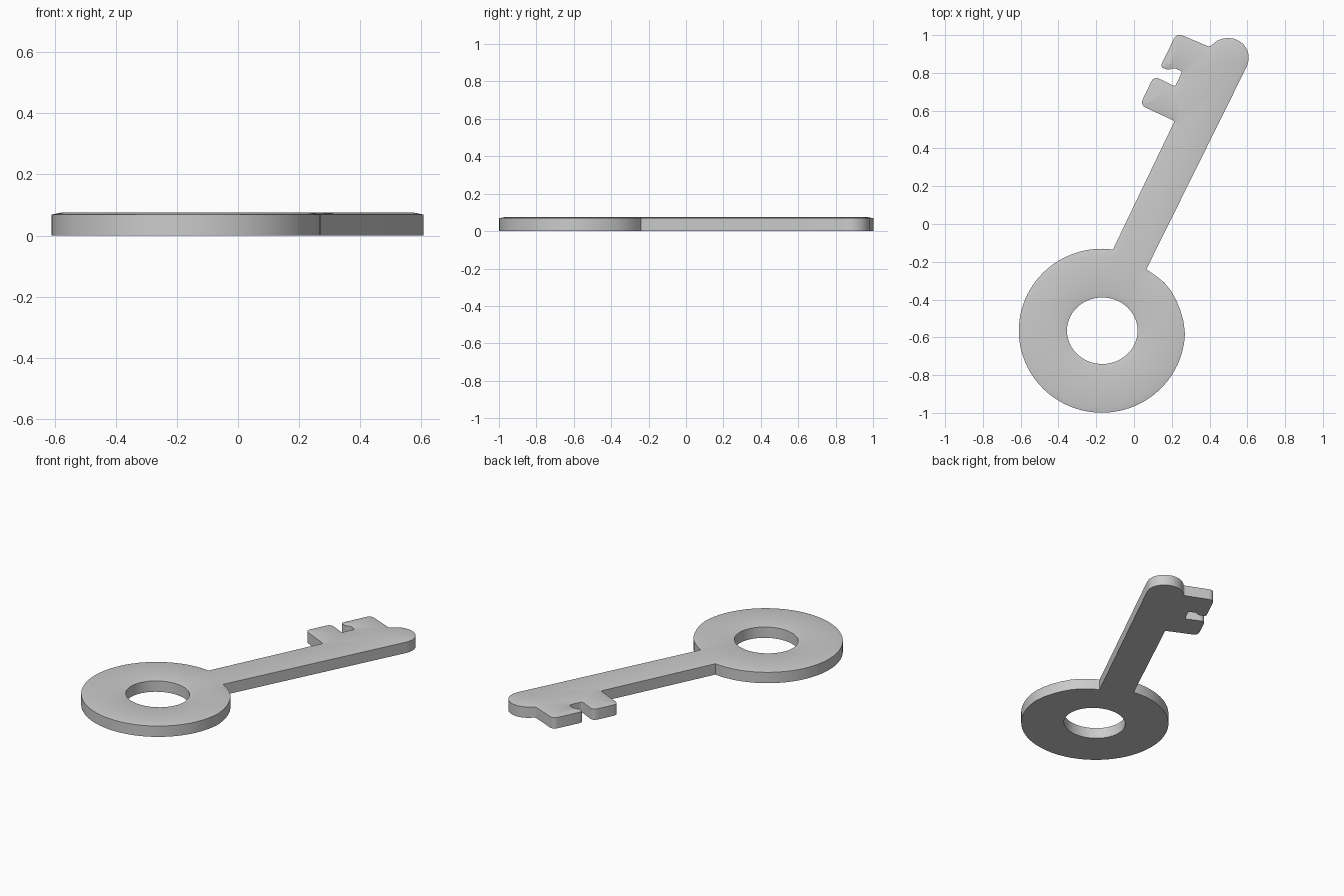
import bpy, bmesh
from math import cos, sin, radians, pi

if "Cube" in bpy.data.objects:
    bpy.data.objects.remove(bpy.data.objects["Cube"])

EDGE_Z, RISE, INSET = 0.069, 0.006, 0.03


def ellipse(cx, cy, rx, ry, a0, a1, n, closed=False):
    """Points along an elliptical arc, angles in degrees."""
    count = n if closed else n + 1
    return [(cx + rx * cos(radians(a0 + (a1 - a0) * i / n)),
             cy + ry * sin(radians(a0 + (a1 - a0) * i / n))) for i in range(count)]


def round_corners(points, steps=4):
    """Round each corner (x, y, radius) with a quadratic arc."""
    out = []
    for i in range(1, len(points) - 1):
        (px, py, _), (x, y, r), (nx, ny, _) = points[i - 1:i + 2]
        if r == 0:
            out.append((x, y))
            continue
        lp = ((px - x) ** 2 + (py - y) ** 2) ** 0.5
        ln = ((nx - x) ** 2 + (ny - y) ** 2) ** 0.5
        a = (x + (px - x) * r / lp, y + (py - y) * r / lp)
        b = (x + (nx - x) * r / ln, y + (ny - y) * r / ln)
        for k in range(steps + 1):
            t = k / steps
            out.append(tuple((1 - t) ** 2 * a[j] + 2 * t * (1 - t) * (x, y)[j] + t * t * b[j]
                             for j in (0, 1)))
    return out


# Bow (round handle), slightly flattened beside the shaft
bow = [(0.065, -0.24), (0.115, -0.273), (0.16, -0.31), (0.195, -0.352),
       (0.222, -0.40), (0.245, -0.455), (0.262, -0.515)]
bow += ellipse(-0.17, -0.565, 0.44, 0.434, -2, -274, 72)
bow += [(-0.112, -0.136)]

# Bit teeth, walking up the left side of the shaft
teeth = round_corners([
    (-0.11, -0.135, 0), (0.215, 0.545, 0.01), (0.032, 0.63, 0.035), (0.105, 0.783, 0.035),
    (0.217, 0.728, 0.012), (0.256, 0.808, 0.016), (0.21, 0.827, 0.012),
    (0.185, 0.815, 0.012), (0.138, 0.83, 0.024), (0.226, 1.011, 0.034),
    (0.40, 0.938, 0.01), (0.44, 0.972, 0)])

# Rounded shaft tip
tip = [(0.44, 0.97), (0.468, 0.981), (0.50, 0.985), (0.53, 0.981), (0.557, 0.969),
       (0.58, 0.951), (0.597, 0.926), (0.607, 0.897), (0.607, 0.868), (0.598, 0.836)]

outline = bow + teeth + tip
hole = ellipse(-0.168, -0.565, 0.187, 0.176, 0, 360, 56, closed=True)

# Fill the outline around the hole
bm = bmesh.new()
edges = []
for loop in (outline, hole):
    verts = [bm.verts.new((x, y, 0)) for x, y in loop]
    edges += [bm.edges.new((verts[i - 1], verts[i])) for i in range(len(verts))]
bmesh.ops.triangle_fill(bm, use_beauty=True, use_dissolve=False, edges=edges, normal=(0, 0, 1))

# Extrude to thickness, then raise the top face inside a gentle sloped rim
ret = bmesh.ops.extrude_face_region(bm, geom=bm.faces[:], use_keep_orig=True)
top_verts = [g for g in ret["geom"] if isinstance(g, bmesh.types.BMVert)]
bmesh.ops.translate(bm, vec=(0, 0, EDGE_Z), verts=top_verts)
bmesh.ops.recalc_face_normals(bm, faces=bm.faces[:])
top = [f for f in bm.faces if all(v.co.z > EDGE_Z / 2 for v in f.verts)]
bmesh.ops.inset_region(bm, faces=top, thickness=INSET, depth=RISE, use_even_offset=True)

mesh = bpy.data.meshes.new("key")
bm.to_mesh(mesh)
bm.free()
key = bpy.data.objects.new("key", mesh)
bpy.context.collection.objects.link(key)
bpy.context.view_layer.objects.active = key
key.select_set(True)
bpy.ops.object.shade_smooth_by_angle(angle=pi / 6)
